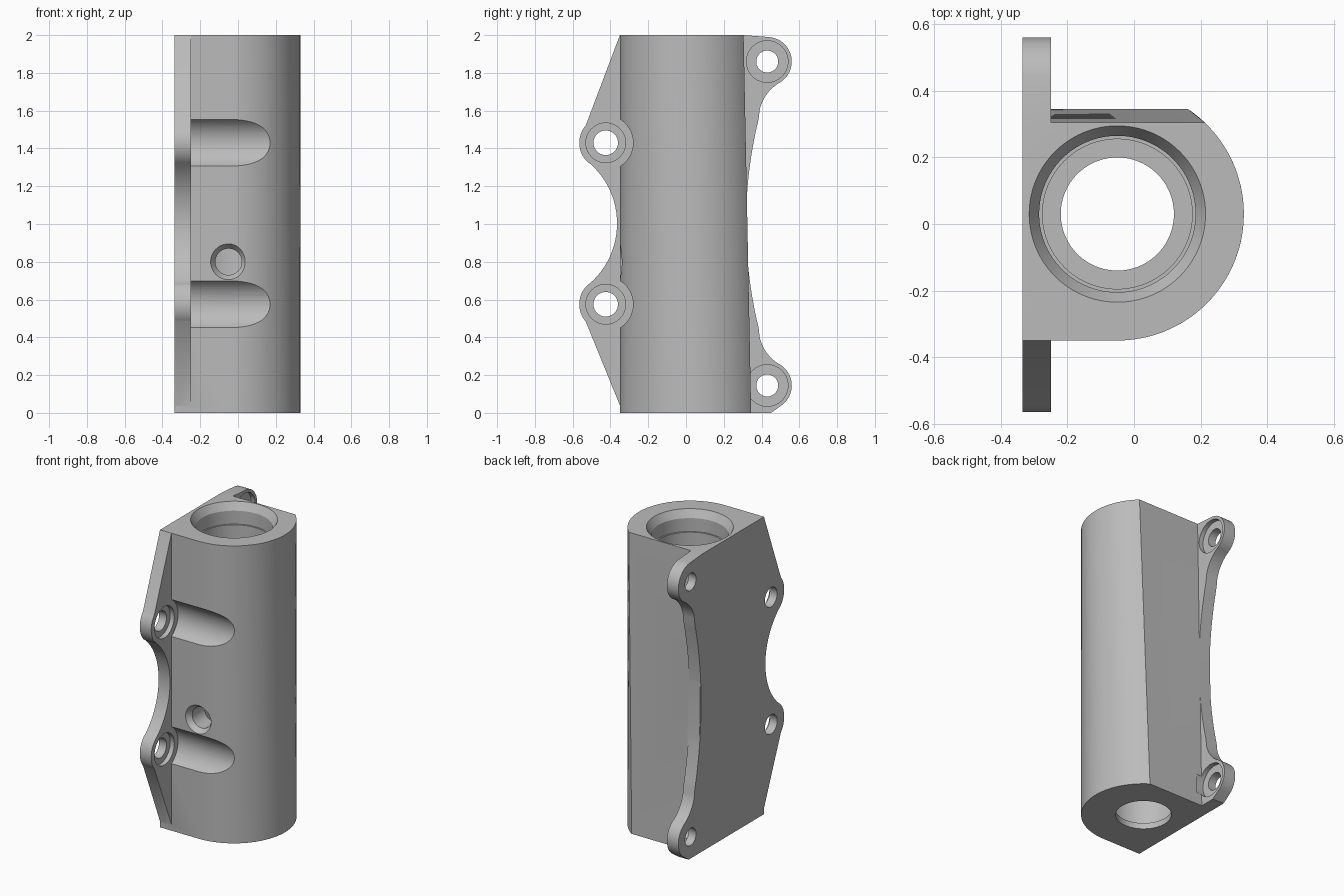
import bpy, bmesh
from math import sin, cos, asin, pi, radians
from mathutils import Vector

cube = bpy.data.objects.get("Cube")
if cube:
    bpy.data.objects.remove(cube, do_unlink=True)

grey = bpy.data.materials.new("plain grey")
grey.use_nodes = True
GREY = (0.5, 0.5, 0.5, 1)
grey.diffuse_color = GREY
grey.node_tree.nodes["Principled BSDF"].inputs["Base Color"].default_value = GREY

AX, AY, R = -0.05, 0.03, 0.38     # bore axis and body radius
LEFT, FACE = -0.335, -0.25        # flange outer and inner faces


def loft(name, rings):
    """Closed solid through rings that share a point count."""
    bm = bmesh.new()
    vs = [[bm.verts.new(p) for p in ring] for ring in rings]
    n = len(vs[0])
    for a, b in zip(vs, vs[1:]):
        for i in range(n):
            j = (i + 1) % n
            bm.faces.new((a[i], a[j], b[j], b[i]))
    bm.faces.new(vs[0][::-1])
    bm.faces.new(vs[-1])
    bmesh.ops.recalc_face_normals(bm, faces=bm.faces)
    me = bpy.data.meshes.new(name)
    bm.to_mesh(me)
    bm.free()
    me.materials.append(grey)
    ob = bpy.data.objects.new(name, me)
    bpy.context.collection.objects.link(ob)
    return ob


def lathe(name, origin, axis, profile, n=64):
    """Turned solid from (radius, distance along axis) pairs."""
    q = Vector(axis).to_track_quat('Z', 'Y')
    return loft(name, [[Vector(origin) + q @ Vector((r * cos(2 * pi * i / n), r * sin(2 * pi * i / n), t))
                        for i in range(n)] for r, t in profile])


def arc(cy, cz, r, a0, a1, n=16):
    return [(cy + r * cos(radians(a0 + (a1 - a0) * i / n)),
             cz + r * sin(radians(a0 + (a1 - a0) * i / n))) for i in range(n + 1)]


def combine(target, tool, operation):
    mod = target.modifiers.new(operation, 'BOOLEAN')
    mod.operation, mod.solver, mod.object = operation, 'EXACT', tool
    bpy.context.view_layer.objects.active = target
    bpy.ops.object.modifier_apply(modifier=mod.name)
    bpy.data.objects.remove(tool, do_unlink=True)


# Round-sided body with a slightly tapered back
def body_ring(z, back):
    end = asin((back - AY) / R)
    angles = [-pi / 2 + (end + pi / 2) * i / 64 for i in range(65)]
    pts = [(AX + R * cos(a), AY + R * sin(a), z) for a in angles]
    return [(LEFT + 0.003, AY - R, z)] + pts + [(LEFT + 0.003, back, z)]


housing = loft("housing", [body_ring(0, 0.345), body_ring(2, 0.305)])

# Screw clearance grooves across the front of the body
FRONT = [(-0.425, 1.43), (-0.425, 0.575)]
BACK = [(0.43, 1.86), (0.43, 0.145)]
for y, z in FRONT:
    combine(housing, lathe("groove", (FACE, y, z), (1, 0, 0), [(0.145, 0), (0.145, 1)]), 'DIFFERENCE')

# Mounting flange with four rounded lugs
outline = [(-0.35, 2)]
outline += arc(*FRONT[0], 0.14, 139, 229.8)
outline += arc(-0.788, 1.003, 0.423, 49, -49, 24)
outline += arc(*FRONT[1], 0.14, 130.2, 221)
outline += [(-0.35, 0.04), (-0.35, 0), (0.45, 0)]
outline += arc(*BACK[1], 0.13, -50, 60)
outline += arc(0.605, 0.448, 0.22, 239, 192)
outline += arc(2.648, 1.003, 2.33, 193.7, 166.3, 24)
outline += arc(0.605, 1.557, 0.22, 168, 121)
outline += arc(*BACK[0], 0.13, -60, 85)
outline += [(0.305, 2)]
flange = loft("flange", [[(x, y, z) for y, z in outline] for x in (LEFT, FACE)])
combine(housing, flange, 'UNION')

# Screw holes with spot faces
for (y, z), hole, spot in [(p, 0.065, 0.105) for p in FRONT] + [(p, 0.058, 0.11) for p in BACK]:
    combine(housing, lathe("screw_hole", (LEFT, y, z), (1, 0, 0),
                           [(hole, -0.1), (hole, 0.055), (spot, 0.055), (spot, 0.12)]), 'DIFFERENCE')

# Stepped bore with a chamfered mouth and a bottom lip
combine(housing, lathe("bore", (AX, AY, 0), (0, 0, 1),
                       [(0.17, -0.1), (0.17, 0.04), (0.225, 0.04), (0.225, 1.86), (0.235, 1.86),
                        (0.235, 1.95), (0.265, 2), (0.265, 2.1)], 96), 'DIFFERENCE')

# Countersunk port in the front
combine(housing, lathe("port", (AX, AY - R, 0.8), (0, 1, 0),
                       [(0.095, -0.1), (0.095, 0), (0.07, 0.035), (0.07, 0.3)], 48), 'DIFFERENCE')

bpy.ops.object.select_all(action='DESELECT')
housing.select_set(True)
bpy.context.view_layer.objects.active = housing
bpy.ops.object.shade_smooth_by_angle(angle=radians(25))
